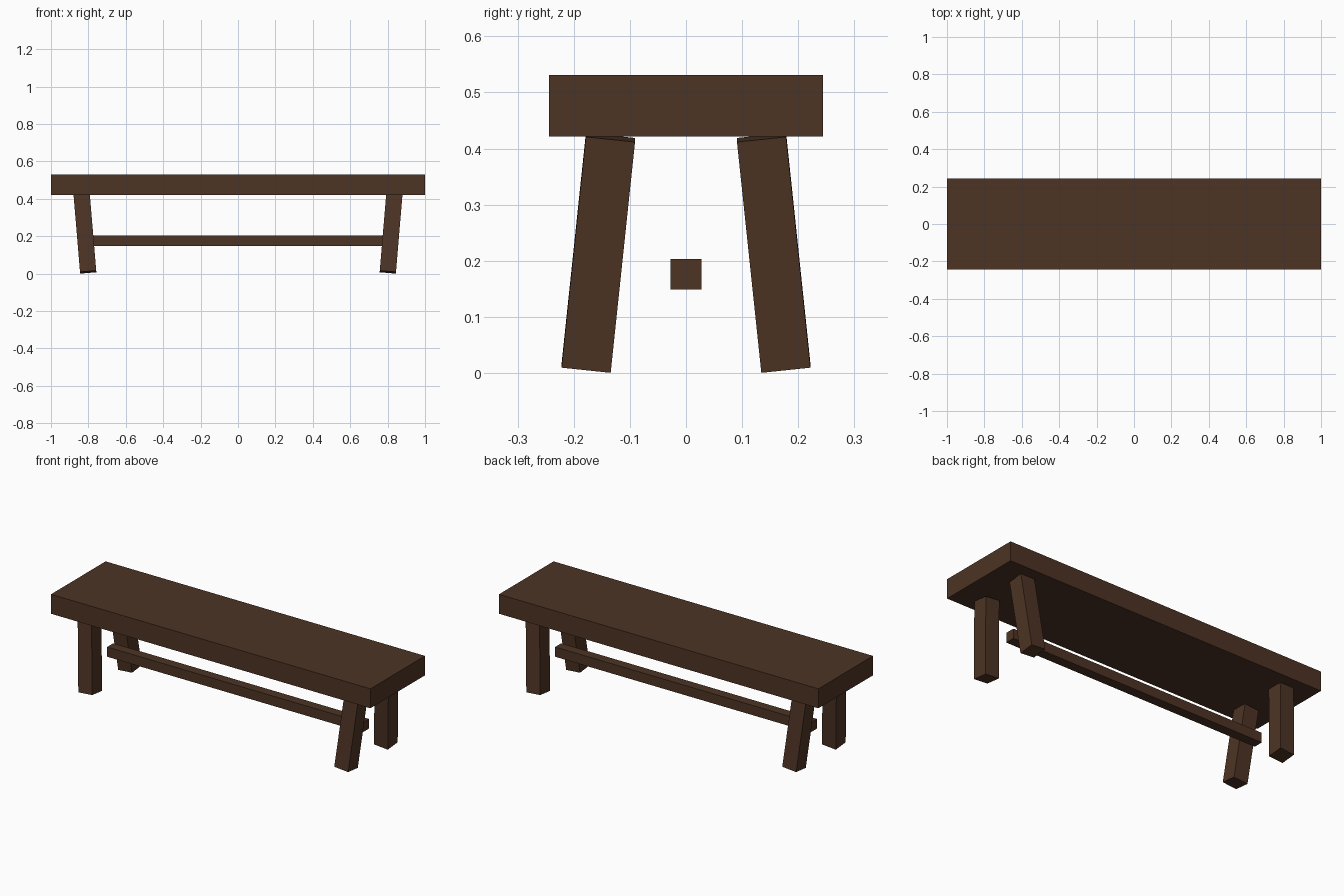
import bpy
from math import radians
from mathutils import Euler, Vector

cube = bpy.data.objects.get("Cube")
if cube:
    bpy.data.objects.remove(cube, do_unlink=True)

wood = bpy.data.materials.new("dark_brown_wood")
wood.use_nodes = True
colour = (0.075, 0.034, 0.018, 1)
wood.diffuse_color = colour
bsdf = next(n for n in wood.node_tree.nodes if n.type == 'BSDF_PRINCIPLED')
bsdf.inputs["Base Color"].default_value = colour
bsdf.inputs["Roughness"].default_value = 0.8


def beam(name, size, centre, rotation=(0, 0, 0)):
    """Square-edged timber of the given size."""
    bpy.ops.mesh.primitive_cube_add(size=1, location=centre, rotation=rotation)
    obj = bpy.context.object
    obj.name = name
    obj.scale = size
    bpy.ops.object.transform_apply(location=False, rotation=False, scale=True)
    obj.data.materials.append(wood)
    return obj


# Thick plank seat and the long rail between the leg pairs
beam("seat", (2, 0.488, 0.11), (0, 0, 0.476))
beam("stretcher", (1.6, 0.055, 0.055), (0, 0, 0.176))

# Four splayed legs: feet spread front to back, tops lean towards the ends
LENGTH = 0.415
for sx, side in ((1, "left"), (-1, "right")):
    for sy, end in ((-1, "front"), (1, "back")):
        tilt = Euler((sy * radians(6), sx * radians(4.8), 0))
        foot = Vector((sx * 0.801, sy * 0.178, 0.0085))
        up = tilt.to_matrix() @ Vector((0, 0, LENGTH / 2))
        beam(f"{end}_{side}_leg", (0.087, 0.088, LENGTH), foot + up, tilt)
